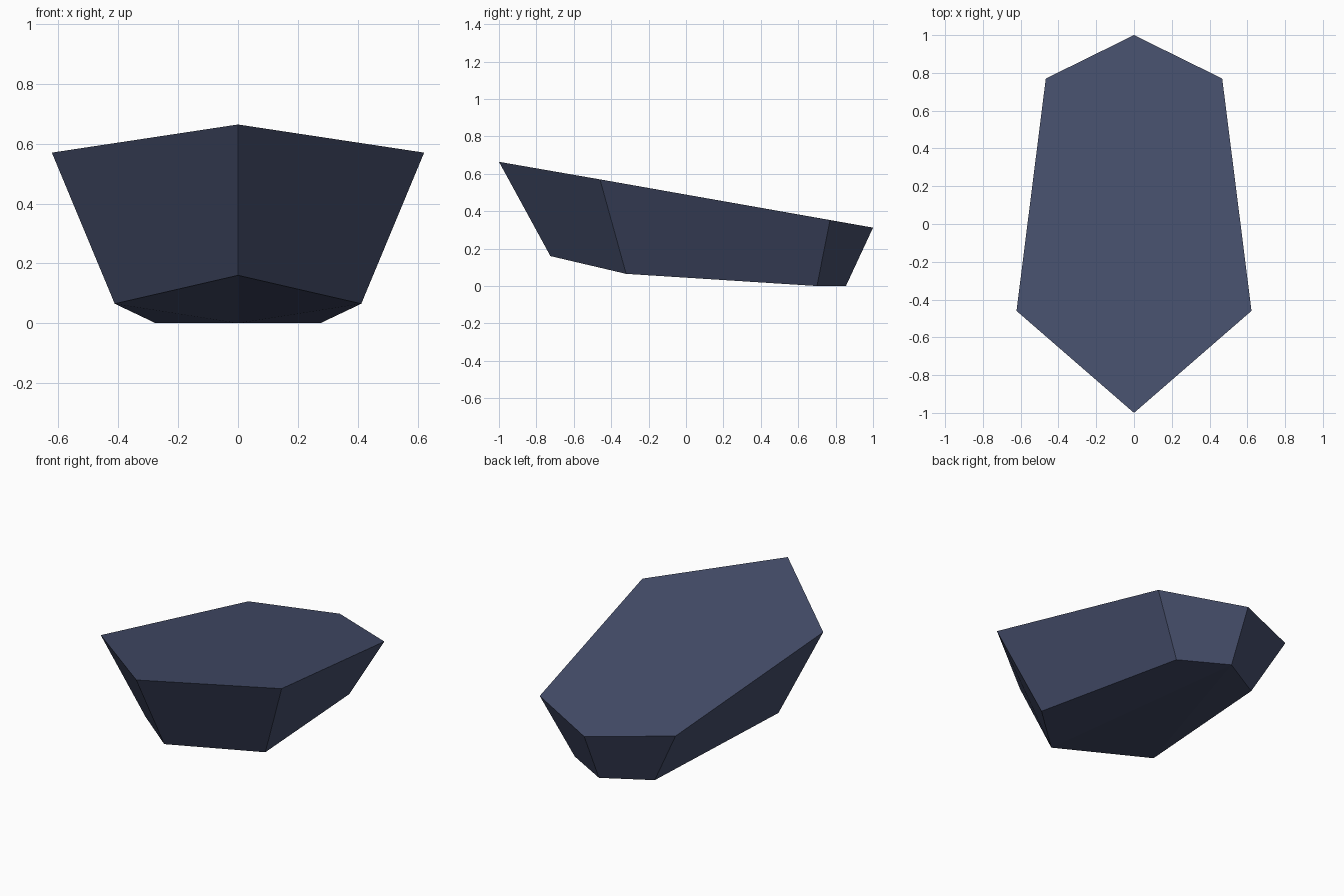
import bpy, bmesh

if "Cube" in bpy.data.objects:
    bpy.data.objects.remove(bpy.data.objects["Cube"])

# Slate blue stone colour
mat = bpy.data.materials.new("slate_blue")
mat.diffuse_color = (0.06, 0.076, 0.147, 1)
mat.use_nodes = True
mat.node_tree.nodes["Principled BSDF"].inputs["Base Color"].default_value = mat.diffuse_color

# Right-hand half profiles, front to back
rim = [(0, -1, .664), (.622, -.46, .57), (.467, .77, .352), (0, 1, .312)]
base = [(0, -.725, .16), (.412, -.32, .065), (.275, .70, 0), (0, .855, 0)]


def ring(bm, half):
    """Mirror a half profile into a closed loop of six vertices."""
    pts = half + [(-x, y, z) for x, y, z in half[-2:0:-1]]
    return [bm.verts.new(p) for p in pts]


bm = bmesh.new()
top, bottom = ring(bm, rim), ring(bm, base)

# Sloping flat top and six tapered sides
bm.faces.new(top)
for i in range(6):
    j = (i + 1) % 6
    bm.faces.new((bottom[i], bottom[j], top[j], top[i]))

# Creased underside, fanned from the back point
for i in (0, 1, 4, 5):
    bm.faces.new((bottom[3], bottom[(i + 1) % 6], bottom[i])) 

bmesh.ops.recalc_face_normals(bm, faces=bm.faces)
mesh = bpy.data.meshes.new("faceted_stone")
bm.to_mesh(mesh)
bm.free()
mesh.materials.append(mat)
obj = bpy.data.objects.new("faceted_stone", mesh)
bpy.context.collection.objects.link(obj)
